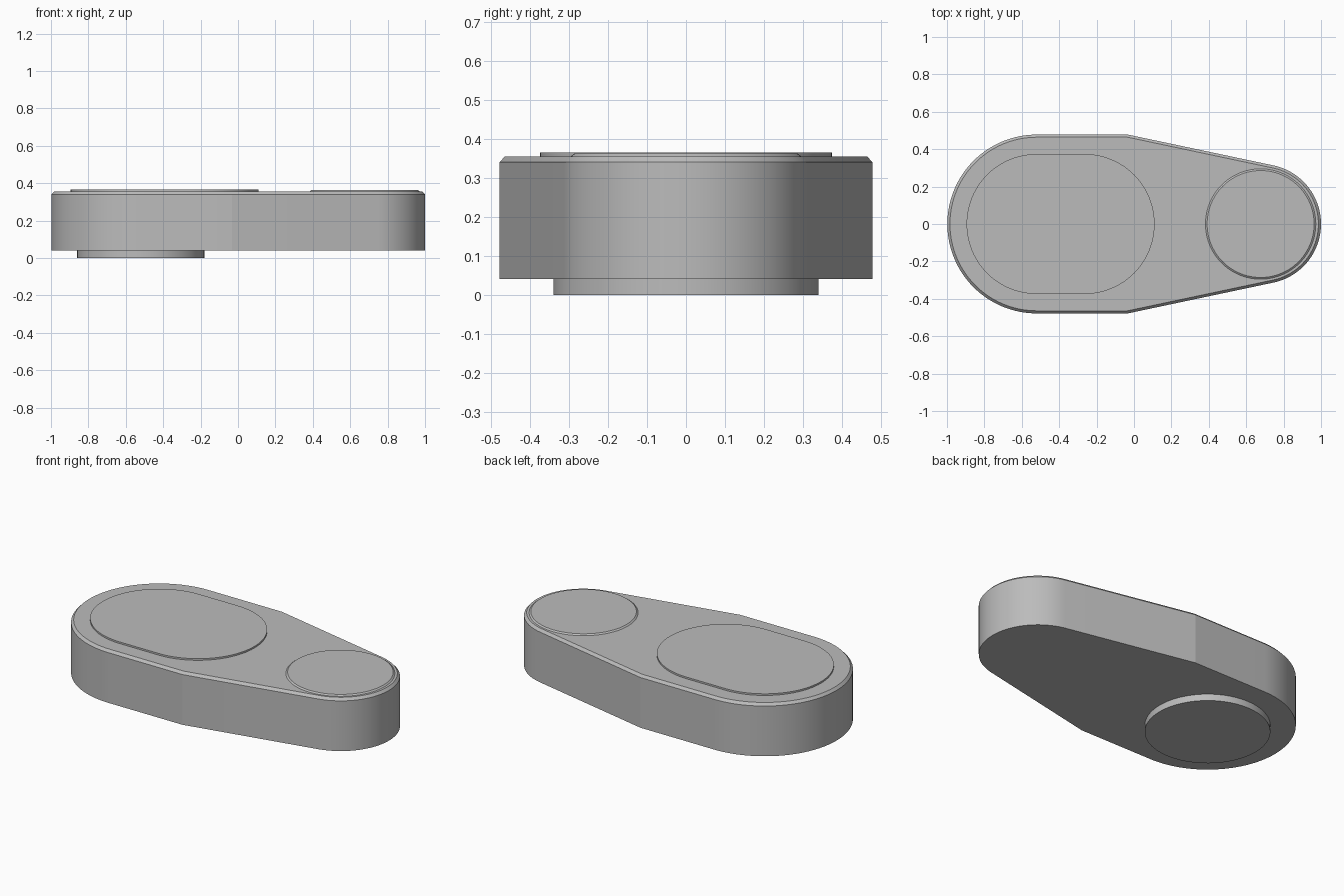
import bpy, bmesh, math

cube = bpy.data.objects.get("Cube")
if cube:
    bpy.data.objects.remove(cube, do_unlink=True)

grey = bpy.data.materials.new("plain grey")
grey.use_nodes = True
colour = (0.5, 0.5, 0.5, 1)
grey.diffuse_color = colour
grey.node_tree.nodes["Principled BSDF"].inputs["Base Color"].default_value = colour

BIG_X, BIG_R = -0.52, 0.478
SMALL_X, SMALL_R = 0.68, 0.32
TAPER = math.radians(12)


def arc(cx, r, start, end, n):
    """Points on an arc centred on the x axis."""
    return [(cx + r * math.cos(start + (end - start) * i / n),
             r * math.sin(start + (end - start) * i / n)) for i in range(n + 1)]


def body_outline(inset):
    """Large round end, straight flanks, then a taper to the small round end."""
    q = math.pi / 2
    corner_x = -0.033 - inset * math.tan(TAPER / 2)
    corner_y = BIG_R - inset
    return (arc(SMALL_X, SMALL_R - inset, TAPER - q, q - TAPER, 48)
            + [(corner_x, corner_y)]
            + arc(BIG_X, BIG_R - inset, q, 3 * q, 64)
            + [(corner_x, -corner_y)])


def pill_outline(inset):
    q, r = math.pi / 2, 0.374 - inset
    return arc(-0.264, r, -q, q, 48) + arc(-0.521, r, q, 3 * q, 48)


def disc_outline(cx, r):
    return lambda inset: arc(cx, r - inset, 0, 2 * math.pi, 96)[:-1]


def loft(name, outline, levels):
    """Closed solid from (height, inset) levels, bottom to top."""
    bm = bmesh.new()
    rings = [[bm.verts.new((x, y, z)) for x, y in outline(inset)]
             for z, inset in levels]
    n = len(rings[0])
    for low, high in zip(rings, rings[1:]):
        for i in range(n):
            j = (i + 1) % n
            bm.faces.new((low[i], low[j], high[j], high[i]))
    bm.faces.new(rings[0][::-1])
    bm.faces.new(rings[-1])
    bmesh.ops.recalc_face_normals(bm, faces=bm.faces)
    mesh = bpy.data.meshes.new(name)
    bm.to_mesh(mesh)
    bm.free()
    mesh.materials.append(grey)
    obj = bpy.data.objects.new(name, mesh)
    bpy.context.collection.objects.link(obj)
    bpy.ops.object.select_all(action="DESELECT")
    obj.select_set(True)
    bpy.context.view_layer.objects.active = obj
    bpy.ops.object.shade_smooth_by_angle(angle=math.radians(10))


# Main body with a chamfered top rim
loft("body", body_outline, [(0.04, 0), (0.34, 0), (0.355, 0.014)])

# Raised pill-shaped pad on the large end
loft("pill_pad", pill_outline, [(0.35, 0), (0.365, 0)])

# Raised round pad with a bevelled edge on the small end
loft("round_pad", disc_outline(0.677, 0.295), [(0.35, 0), (0.355, 0), (0.362, 0.009)])

# Round foot under the large end
loft("foot", disc_outline(BIG_X, 0.34), [(0, 0), (0.045, 0)])
